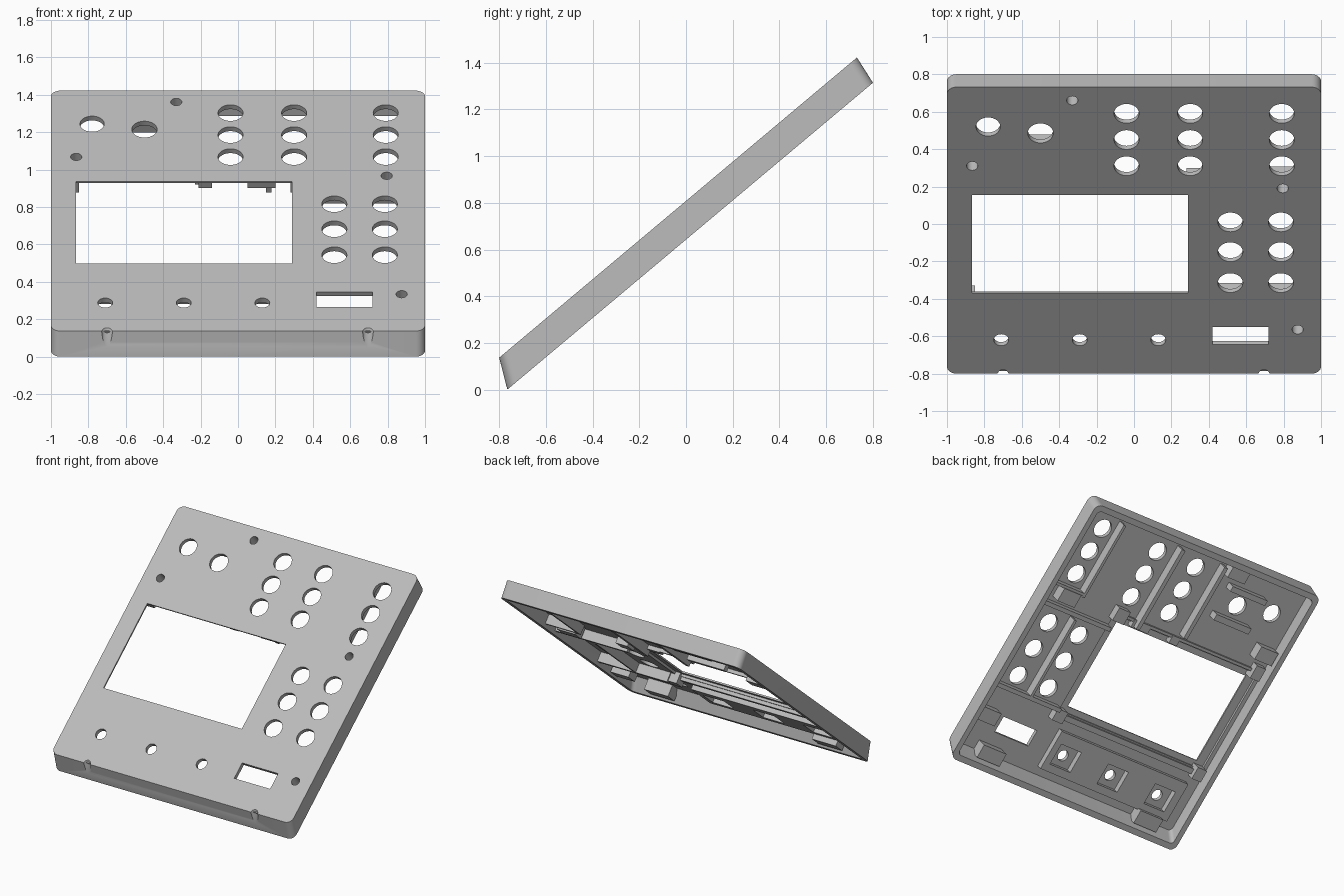
import bpy, bmesh, math
from mathutils import Matrix, Vector

cube = bpy.data.objects.get("Cube")
if cube:
    bpy.data.objects.remove(cube, do_unlink=True)

grey = bpy.data.materials.new("plain_grey")
grey.use_nodes = True
COLOUR = (0.5, 0.5, 0.5, 1)
grey.diffuse_color = COLOUR
grey.node_tree.nodes["Principled BSDF"].inputs["Base Color"].default_value = COLOUR

# Panel frame: x across, y up the slope, z out of the face
TILT = Matrix.Translation((0, -0.8, 0.137)) @ Matrix.Rotation(math.radians(40), 4, 'X')
LENGTH, DEPTH, SKIN, WALL = 2.0, 0.127, 0.03, 0.04
RIB = 0.1


def make_object(name, bm):
    bmesh.ops.recalc_face_normals(bm, faces=bm.faces)
    mesh = bpy.data.meshes.new(name)
    bm.to_mesh(mesh)
    bm.free()
    mesh.materials.append(grey)
    obj = bpy.data.objects.new(name, mesh)
    bpy.context.collection.objects.link(obj)
    return obj


def add_box(bm, x0, x1, y0, y1, z0, z1):
    size = Matrix.Diagonal((x1 - x0, y1 - y0, z1 - z0, 1))
    centre = Vector((x0 + x1, y0 + y1, z0 + z1)) / 2
    bmesh.ops.create_cube(bm, size=1, matrix=Matrix.Translation(centre) @ size)


def add_cylinder(bm, x, y, radius, z0, z1):
    bmesh.ops.create_cone(bm, cap_ends=True, segments=40, radius1=radius, radius2=radius,
                          depth=z1 - z0, matrix=Matrix.Translation((x, y, (z0 + z1) / 2)))


def rounded_loop(bm, half, y0, y1, z, radius):
    points = []
    corners = [(half, y1), (-half, y1), (-half, y0), (half, y0)]
    for quarter, (cx, cy) in enumerate(corners):
        ox = cx - math.copysign(radius, cx)
        oy = cy - radius if cy == y1 else cy + radius
        for step in range(9):
            angle = (quarter + step / 8) * math.pi / 2
            points.append(bm.verts.new((ox + radius * math.cos(angle),
                                        oy + radius * math.sin(angle), z)))
    return points


def rounded_block(name, top, bottom):
    bm = bmesh.new()
    a, b = rounded_loop(bm, *top), rounded_loop(bm, *bottom)
    bm.faces.new(a)
    bm.faces.new(b)
    for i in range(len(a)):
        j = (i + 1) % len(a)
        bm.faces.new((a[i], a[j], b[j], b[i]))
    return make_object(name, bm)


def cut(obj, cutter, keep=False):
    mod = obj.modifiers.new("cut", 'BOOLEAN')
    mod.operation, mod.solver, mod.object = 'DIFFERENCE', 'EXACT', cutter
    bpy.context.view_layer.update()
    result = bpy.data.meshes.new_from_object(
        obj.evaluated_get(bpy.context.evaluated_depsgraph_get()))
    obj.modifiers.clear()
    obj.data = result
    if not keep:
        bpy.data.objects.remove(cutter, do_unlink=True)


# Shell: rounded tray with a sloping front wall, hollow underneath
shell = rounded_block("panel_shell", (1, 0, LENGTH, 0, 0.05),
                      (1, -0.061, 1.983, -DEPTH, 0.05))
inner = 1 - WALL
cavity = rounded_block("cavity_cutter", (inner, WALL, LENGTH - WALL, -SKIN, 0.03),
                       (inner, WALL - 0.065, 1.98 - WALL, -DEPTH - 0.01, 0.03))
cut(shell, cavity)

# Thin recess behind the display
bm = bmesh.new()
add_box(bm, -0.93, 0.35, 0.52, 1.29, -0.06, -0.012)
cut(shell, make_object("recess_cutter", bm))

# Openings through the face
bm = bmesh.new()
add_box(bm, -0.865, 0.29, 0.563, 1.245, -0.2, 0.1)      # display window
add_box(bm, 0.42, 0.72, 0.202, 0.326, -0.2, 0.1)        # slot
for columns, rows in (((-0.04, 0.3, 0.79), (1.815, 1.632, 1.449)),
                      ((0.515, 0.785), (1.057, 0.849, 0.633))):
    for x in columns:
        for y in rows:
            add_cylinder(bm, x, y, 0.067, -0.2, 0.1)
add_cylinder(bm, -0.78, 1.723, 0.065, -0.2, 0.1)
add_cylinder(bm, -0.5, 1.678, 0.068, -0.2, 0.1)
cut(shell, make_object("opening_cutter", bm))

# Thick pad with a square pocket behind each button
BUTTONS = (-0.71, -0.29, 0.13)
bm = bmesh.new()
add_box(bm, -0.86, 0.27, 0.1, 0.4, -0.075, -0.02)
pad = make_object("button_pad", bm)
bm = bmesh.new()
for x in BUTTONS:
    add_box(bm, x - 0.09, x + 0.09, 0.155, 0.315, -0.2, -SKIN)
cut(pad, make_object("pocket_cutter", bm))
bm = bmesh.new()
for x in BUTTONS:
    add_cylinder(bm, x, 0.235, 0.04, -0.2, 0.1)
button_holes = make_object("button_hole_cutter", bm)
cut(shell, button_holes, keep=True)
cut(pad, button_holes)

# Screw bosses with blind holes
SCREWS = ((-0.33, 1.906), (-0.865, 1.449), (0.795, 1.292), (0.875, 0.307))
bm = bmesh.new()
for x, y in SCREWS:
    add_cylinder(bm, x, y, 0.03, -0.085, 0.1)
screw_holes = make_object("screw_hole_cutter", bm)
cut(shell, screw_holes, keep=True)
bm = bmesh.new()
for x, y in SCREWS:
    wide = 0.075
    add_box(bm, x - wide, x + wide, y - 0.05, y + 0.05, -0.11, -0.02)
bosses = make_object("screw_bosses", bm)
cut(bosses, screw_holes)
parts = [shell, pad, bosses]


def add_blocks(name, depth, spans):
    bm = bmesh.new()
    for span in spans:
        add_box(bm, *span, -depth, -0.011)
    parts.append(make_object(name, bm))


# Underside ribs and mounting blocks
add_blocks("long_ribs", RIB, [(0.68, 0.7, 1.33, 1.91), (0.15, 0.18, 1.27, 1.91),
                              (-0.23, -0.2, 1.34, 1.91), (0.64, 0.66, 0.53, 1.16)])
add_blocks("cross_ribs", RIB, [(0.36, 0.96, 1.18, 1.21), (0.68, 0.96, 1.34, 1.36),
                               (0.38, 0.96, 0.52, 0.55)])
add_blocks("encoder_bars", RIB, [(-0.65, -0.34, 1.54, 1.585), (-0.65, -0.34, 1.77, 1.81)])
add_blocks("display_rails", 0.055, [(-0.86, 0.38, 0.47, 0.51), (-0.86, 0.38, 1.3, 1.32)])
add_blocks("display_blocks", 0.09, [(-0.93, -0.85, 0.45, 0.54), (0.31, 0.4, 0.45, 0.54),
                                    (-0.93, -0.85, 1.26, 1.36), (0.28, 0.38, 1.26, 1.36)])
add_blocks("display_tabs", 0.06, [(-0.21, -0.14, 1.26, 1.32), (0.05, 0.2, 1.26, 1.32)])
add_blocks("front_blocks", 0.115, [(-0.8, -0.6, 0.01, 0.11), (0.6, 0.8, 0.01, 0.11)])

# Tilt everything into place
for part in parts:
    part.data.transform(TILT)

# Upright screw grooves in the front wall
bm = bmesh.new()
for x in (-0.7, 0.695):
    add_cylinder(bm, x, -0.81, 0.031, -0.1, 0.4)
cut(shell, make_object("groove_cutter", bm))

bpy.ops.object.select_all(action='DESELECT')
for part in parts:
    part.select_set(True)
bpy.context.view_layer.objects.active = shell
bpy.ops.object.shade_smooth_by_angle(angle=math.radians(30))
